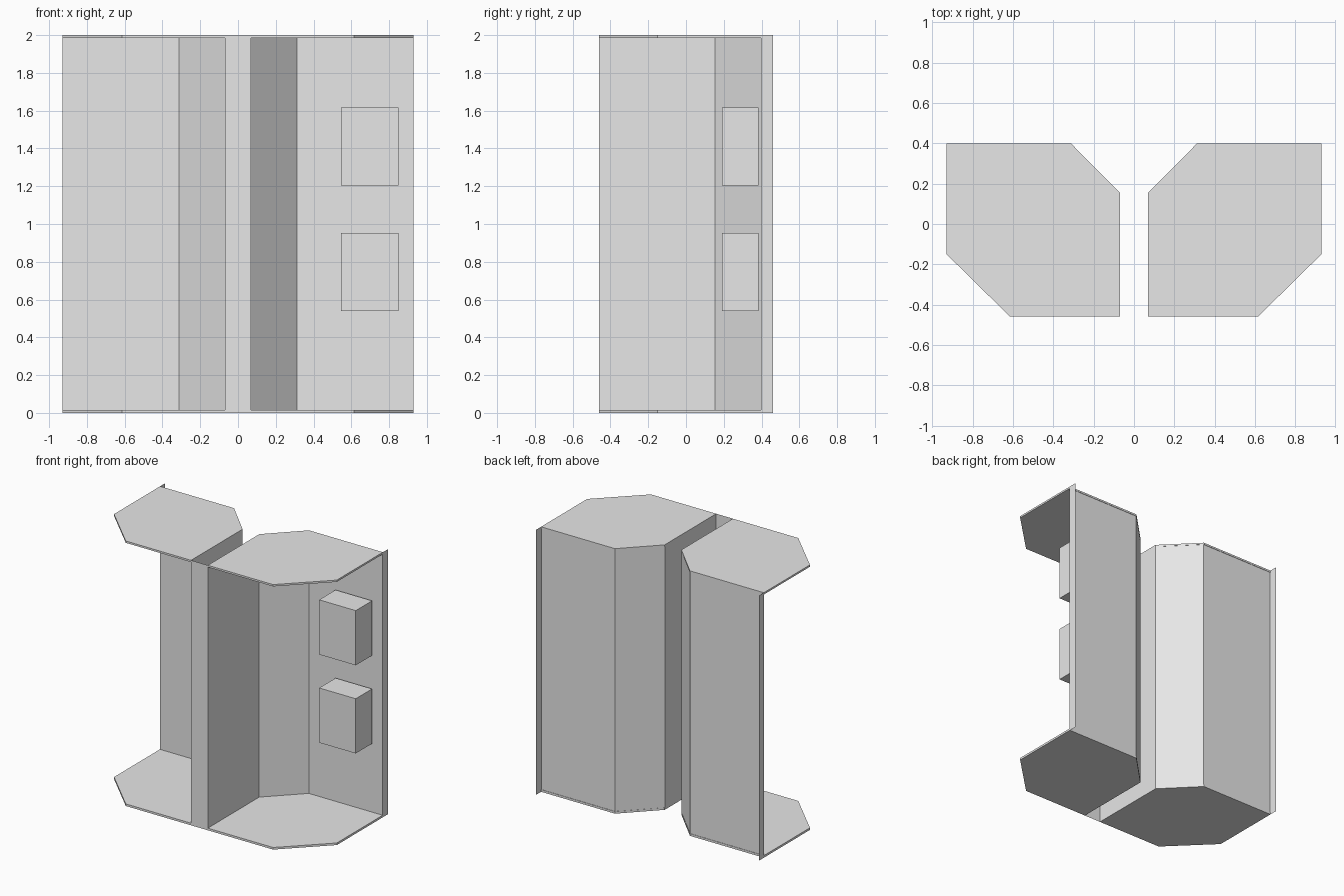
import bpy, bmesh

cube = bpy.data.objects.get("Cube")
if cube:
    bpy.data.objects.remove(cube, do_unlink=True)

grey = bpy.data.materials.new("plain grey")
grey.use_nodes = True
colour = (0.8, 0.8, 0.8, 1)
grey.diffuse_color = colour
grey.node_tree.nodes["Principled BSDF"].inputs["Base Color"].default_value = colour

HEIGHT = 2.0
OUT, IN, FRONT, BACK = 0.93, 0.07, -0.46, 0.40


def add_object(name, bm):
    mesh = bpy.data.meshes.new(name)
    bm.to_mesh(mesh)
    bm.free()
    mesh.materials.append(grey)
    bpy.context.collection.objects.link(bpy.data.objects.new(name, mesh))


def slab(name, outline, z0, z1):
    """Closed prism from a plan outline."""
    bm = bmesh.new()
    low = bm.faces.new([bm.verts.new((x, y, z0)) for x, y in outline])
    top = bmesh.ops.extrude_face_region(bm, geom=[low], use_keep_orig=True)["geom"]
    moved = [v for v in top if isinstance(v, bmesh.types.BMVert)]
    bmesh.ops.translate(bm, verts=moved, vec=(0, 0, z1 - z0))
    bmesh.ops.recalc_face_normals(bm, faces=bm.faces)
    add_object(name, bm)


def sheet(name, path):
    """Thin upright sheet that follows a plan path."""
    bm = bmesh.new()
    rows = [[bm.verts.new((x, y, z)) for x, y in path] for z in (0, HEIGHT)]
    low, top = rows
    for i in range(len(path) - 1):
        bm.faces.new((low[i], low[i + 1], top[i + 1], top[i]))
    add_object(name, bm)


# Two mirrored bays: end plates and a folded wall with a back flange
plate = [(IN, FRONT), (0.615, FRONT), (OUT, -0.15), (OUT, BACK), (0.313, BACK), (IN, 0.155)]
wall = [(IN, FRONT), (IN, 0.153), (0.313, 0.397), (OUT, 0.397), (OUT, 0.46)]
for side, s in (("left", 1), ("right", -1)):
    outline = [(s * x, y) for x, y in plate]
    slab(side + "_bottom_plate", outline, 0, 0.016)
    slab(side + "_top_plate", outline, HEIGHT - 0.014, HEIGHT)
    # the path runs so that the sheet faces into its bay
    path = [(s * x, y) for x, y in wall]
    sheet(side + "_folded_wall", path if s < 0 else path[::-1])

# Narrow panel that joins the bays at the front
sheet("centre_panel", [(-IN, FRONT), (IN, FRONT)])

# Two boxes on the back wall of the left bay
box = [(0.545, 0.19), (0.85, 0.19), (0.85, 0.385), (0.545, 0.385)]
for name, z in (("lower_box", 0.54), ("upper_box", 1.205)):
    slab(name, box, z, z + 0.413)
